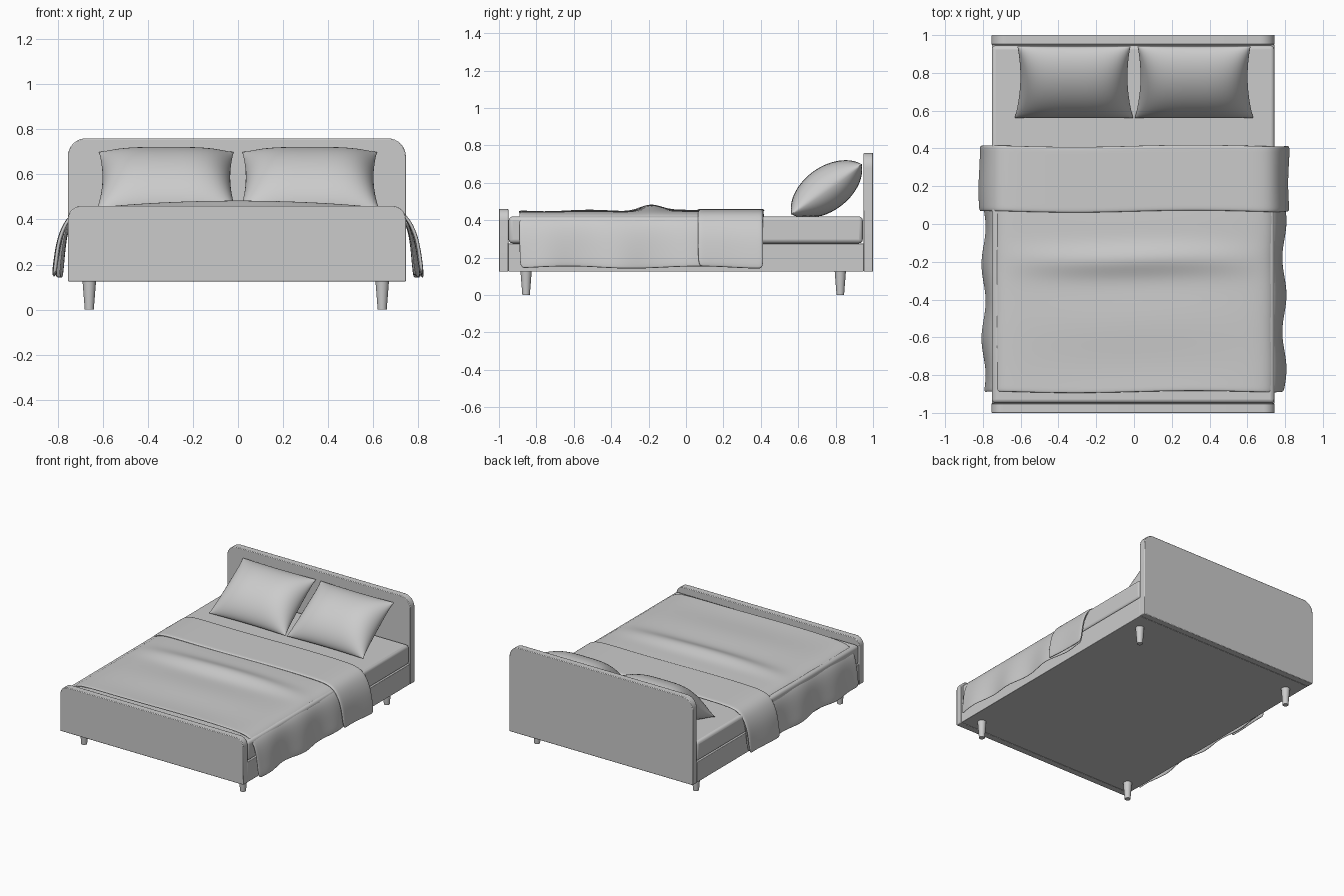
import bpy
import bmesh
from math import sin, cos, pi, radians, exp
from mathutils import Matrix, Vector

cube = bpy.data.objects.get("Cube")
if cube:
    bpy.data.objects.remove(cube)

grey = bpy.data.materials.new("soft grey")
grey.use_nodes = True
COLOUR = (0.6, 0.6, 0.6, 1)
grey.diffuse_color = COLOUR
grey.node_tree.nodes["Principled BSDF"].inputs["Base Color"].default_value = COLOUR

CX = -0.005        # centre line of the frame
HALF = 0.75        # half width of the frame


def finish(name, bm, angle=35):
    """Turn a bmesh into a smooth-shaded object with sharp edges kept."""
    bmesh.ops.recalc_face_normals(bm, faces=bm.faces)
    mesh = bpy.data.meshes.new(name)
    bm.to_mesh(mesh)
    bm.free()
    mesh.materials.append(grey)
    obj = bpy.data.objects.new(name, mesh)
    bpy.context.collection.objects.link(obj)
    bpy.ops.object.select_all(action='DESELECT')
    obj.select_set(True)
    bpy.context.view_layer.objects.active = obj
    bpy.ops.object.shade_smooth_by_angle(angle=radians(angle))
    return obj


def bevel(obj, width, segments=3):
    mod = obj.modifiers.new("soft edges", 'BEVEL')
    mod.width, mod.segments = width, segments


def board(name, y0, y1, z0, z1, radius):
    """Upright panel with rounded top corners."""
    bm = bmesh.new()
    outline = [(CX - HALF, z0), (CX + HALF, z0)]
    for side, start in ((1, 0), (-1, pi / 2)):
        for i in range(9):
            a = start + i * pi / 16
            outline.append((CX + side * (HALF - radius) + radius * cos(a),
                            z1 - radius + radius * sin(a)))
    face = bm.faces.new([bm.verts.new((x, y0, z)) for x, z in outline])
    new = bmesh.ops.extrude_face_region(bm, geom=[face])["geom"]
    bmesh.ops.translate(bm, vec=(0, y1 - y0, 0),
                        verts=[v for v in new if isinstance(v, bmesh.types.BMVert)])
    # the starting face stays in place as the near side
    if not face.is_valid or len(bm.faces) < len(outline) + 2:
        bm.faces.new([v for v in bm.verts if abs(v.co.y - y0) < 1e-5])
    bevel(finish(name, bm), 0.004, 2)


def box(name, half, y0, y1, z0, z1, width):
    bm = bmesh.new()
    bmesh.ops.create_cube(bm, size=1)
    bmesh.ops.scale(bm, vec=(2 * half, y1 - y0, z1 - z0), verts=bm.verts)
    bmesh.ops.translate(bm, vec=(CX, (y0 + y1) / 2, (z0 + z1) / 2), verts=bm.verts)
    bevel(finish(name, bm), width)


# Frame and mattress
board("headboard", 0.95, 1.0, 0.125, 0.76, 0.08)
board("footboard", -1.0, -0.95, 0.125, 0.46, 0.06)
box("bed_base", HALF - 0.002, -0.95, 0.95, 0.125, 0.275, 0.004)
box("mattress", HALF - 0.002, -0.948, 0.945, 0.277, 0.42, 0.02)

# Tapered legs
for end, y in (("front", -0.855), ("back", 0.825)):
    for side, x in (("right", -0.66), ("left", 0.64)):
        bm = bmesh.new()
        bmesh.ops.create_cone(bm, cap_ends=True, segments=24, radius1=0.02,
                              radius2=0.03, depth=0.126)
        bmesh.ops.translate(bm, vec=(x, y, 0.063), verts=bm.verts)
        finish(f"{end}_{side}_leg", bm)

# Half cross-section of the hanging cloth, from the middle to the hem
DRAPE = [(0, 0.448), (0.15, 0.448), (0.3, 0.448), (0.45, 0.448), (0.58, 0.447),
         (0.67, 0.443), (0.725, 0.425), (0.755, 0.38), (0.768, 0.31),
         (0.778, 0.23), (0.788, 0.145)]


def cloth(name, y0, y1, rows, lift, spread, wave, bump, thick):
    """Cloth draped over both sides of the mattress."""
    bm = bmesh.new()
    section = [(-x, z) for x, z in DRAPE[:0:-1]] + DRAPE
    grid = []
    for j in range(rows + 1):
        y = y0 + (y1 - y0) * j / rows
        ridge = bump * exp(-((y + 0.19) / 0.075) ** 2)
        ripple = bump * 0.12 * (1 + sin(13 * y + 2))
        row = []
        for x, z in section:
            side = 1 if x > 0 else -1
            drop = max(0, min(1, (0.448 - z) / 0.3))
            flat = max(0, 1 - (abs(x) / 0.7) ** 2)
            sway = wave * drop * sin(16 * y + 1.3 * side)
            px = x + side * (spread * min(1, drop * 2) + sway)
            pz = z + lift * (1 - drop) + (ridge + ripple) * flat
            pz += 0.006 * drop * sin(9 * y + side)
            py = y + 0.006 * sin(5 * x) * (1 - drop)
            row.append(bm.verts.new((px, py, pz)))
        grid.append(row)
    for a, b in zip(grid, grid[1:]):
        for i in range(len(section) - 1):
            bm.faces.new((a[i], a[i + 1], b[i + 1], b[i]))
    obj = finish(name, bm, 60)
    # the cloth thickens inwards
    if obj.data.polygons[len(obj.data.polygons) // 2].normal.z < 0:
        obj.data.flip_normals()
    solid = obj.modifiers.new("thickness", 'SOLIDIFY')
    solid.thickness, solid.offset = thick, -1
    soft = obj.modifiers.new("softness", 'SUBSURF')
    soft.levels = soft.render_levels = 2


cloth("blanket", -0.89, 0.4, 36, 0.0, 0.012, 0.012, 0.036, 0.012)
cloth("folded_blanket_edge", 0.065, 0.415, 10, 0.013, 0.036, 0.004, 0.0, 0.016)


# Pillows leaning on the headboard
def pillow(name, side):
    n = 28
    bm = bmesh.new()
    low, high = Vector((0, 0.562, 0.432)), Vector((0, 0.94, 0.7))
    along = (high - low) / 2
    normal = Vector((0, -along.z, along.y)).normalized()
    centre = (low + high) / 2
    for face in (1, -1):
        grid = []
        for j in range(n + 1):
            v = sin(pi / 2 * (2 * j / n - 1))
            row = []
            for i in range(n + 1):
                u = sin(pi / 2 * (2 * i / n - 1))
                puff = 0.118 * ((1 - u ** 4) * (1 - v * v)) ** 0.62
                # sides pinch in between the corners, and the foot is wider
                x = u * (0.306 - 0.022 * (1 - v * v) - 0.007 * v)
                y = v * (1 - 0.03 * (1 - u * u))
                p = centre + along * y + normal * puff * face
                p.x = side * (0.318 + x)
                p.y = min(p.y, 0.948)
                row.append(bm.verts.new(p))
            grid.append(row)
        for a, b in zip(grid, grid[1:]):
            for i in range(n):
                bm.faces.new((a[i], a[i + 1], b[i + 1], b[i]))
    bmesh.ops.remove_doubles(bm, verts=bm.verts, dist=0.0002)
    # keep the underside resting on the mattress
    for v in bm.verts:
        v.co.z = max(v.co.z, 0.421)
    finish(name, bm, 50)


pillow("right_pillow", -1)
pillow("left_pillow", 1)
